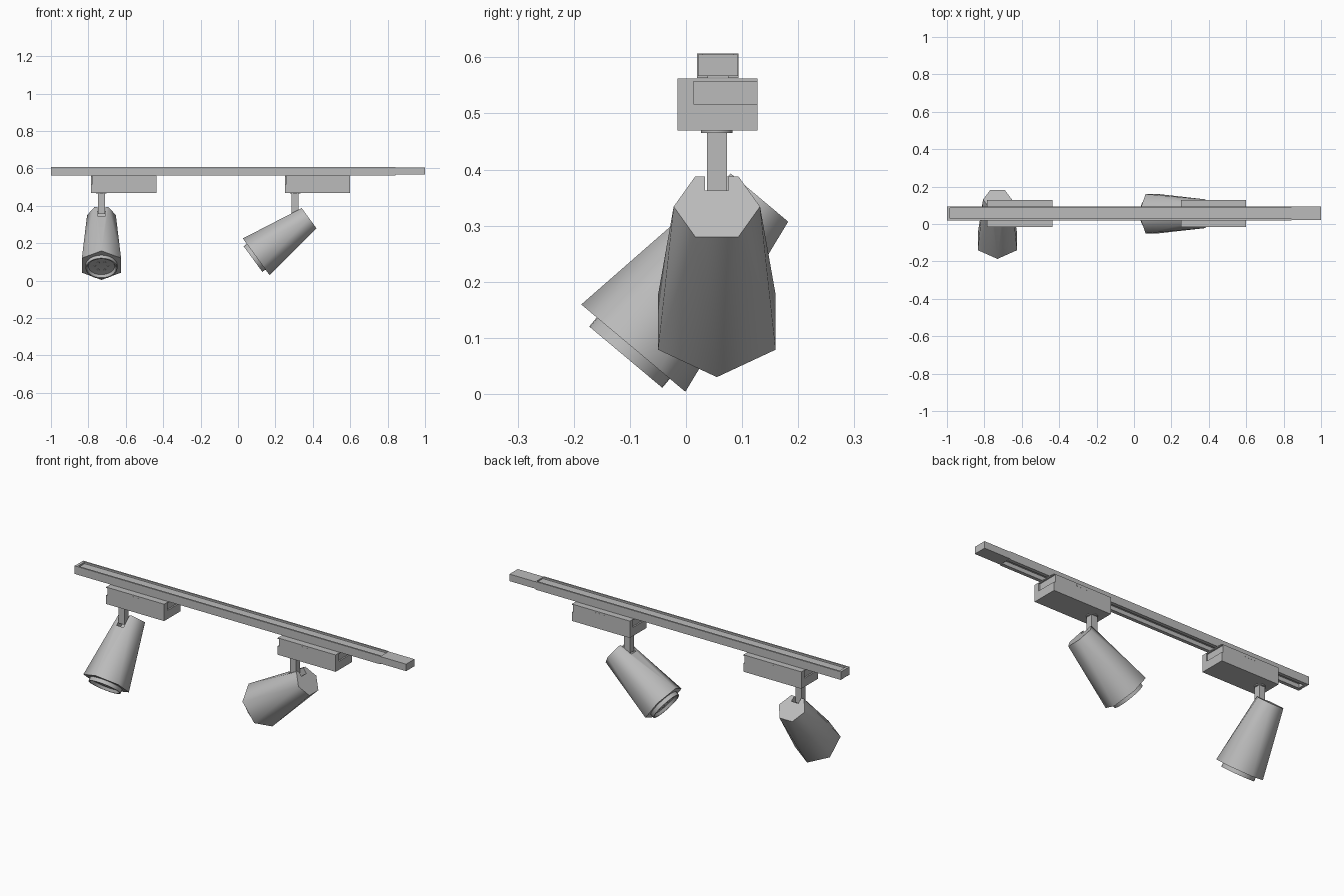
import bpy, bmesh, math
from mathutils import Matrix, Vector

if "Cube" in bpy.data.objects:
    bpy.data.objects.remove(bpy.data.objects["Cube"])

grey = bpy.data.materials.new("satin_grey")
grey.use_nodes = True
colour = (0.5, 0.5, 0.5, 1)
grey.diffuse_color = colour
grey.node_tree.nodes["Principled BSDF"].inputs["Base Color"].default_value = colour

MID_Y = 0.057


def finish(name, bm, matrix=None, smooth=None):
    bmesh.ops.recalc_face_normals(bm, faces=bm.faces)
    mesh = bpy.data.meshes.new(name)
    bm.to_mesh(mesh)
    bm.free()
    mesh.materials.append(grey)
    obj = bpy.data.objects.new(name, mesh)
    bpy.context.collection.objects.link(obj)
    if matrix:
        obj.matrix_world = matrix
    if smooth:
        bpy.ops.object.select_all(action='DESELECT')
        obj.select_set(True)
        bpy.context.view_layer.objects.active = obj
        bpy.ops.object.shade_smooth_by_angle(angle=math.radians(smooth))
    return obj


def box(name, x, y, z, matrix=None):
    bm = bmesh.new()
    size = [b - a for a, b in (x, y, z)]
    mid = [(a + b) / 2 for a, b in (x, y, z)]
    bmesh.ops.create_cube(bm, size=1, matrix=Matrix.Translation(mid) @ Matrix.Diagonal((*size, 1)))
    return finish(name, bm, matrix)


def cut(obj, cutter):
    cutter.hide_render = True
    mod = obj.modifiers.new("cut", 'BOOLEAN')
    mod.operation, mod.solver, mod.object = 'DIFFERENCE', 'EXACT', cutter
    bpy.context.view_layer.update()
    bpy.context.view_layer.objects.active = obj
    bpy.ops.object.modifier_apply(modifier=mod.name)
    bpy.data.objects.remove(cutter)


def extrude_profile(name, half, x0, x1):
    # Mirrored cross-section swept along x
    points = half + [(-y, z) for y, z in reversed(half)]
    bm = bmesh.new()
    face = bm.faces.new([bm.verts.new((x0, MID_Y + y, z)) for y, z in points])
    swept = bmesh.ops.extrude_face_region(bm, geom=[face])["geom"]
    verts = [v for v in swept if isinstance(v, bmesh.types.BMVert)]
    bmesh.ops.translate(bm, verts=verts, vec=(x1 - x0, 0, 0))
    return finish(name, bm)


def lathe(name, profile, matrix, sides=32):
    bm = bmesh.new()
    verts = [bm.verts.new((r, 0, h)) for r, h in profile]
    edges = [bm.edges.new(pair) for pair in zip(verts, verts[1:])]
    bmesh.ops.spin(bm, geom=verts + edges, cent=(0, 0, 0), axis=(0, 0, 1),
                   angle=math.tau, steps=sides)
    bmesh.ops.remove_doubles(bm, verts=bm.verts, dist=0.0001)
    return finish(name, bm, matrix, 40)


def shade(name, matrix):
    # Tapered hexagonal shell: the two end hexagons are turned half a step
    length, rear_r, front_r = 0.35, 0.077, 0.121

    def ring(r, h, turn):
        angles = [math.radians(60 * k + turn) for k in range(6)]
        return [bm.verts.new((r * math.cos(a), r * math.sin(a), h)) for a in angles]

    bm = bmesh.new()
    rear, front = ring(rear_r, 0, 0), ring(front_r, length, 30)
    for k in range(6):
        n = (k + 1) % 6
        bm.faces.new((rear[k], rear[n], front[k]))
        bm.faces.new((front[k], rear[n], front[n]))
    bm.faces.new(rear)
    bm.faces.new(front)
    obj = finish(name, bm, matrix)
    # Slot for the stem, then the round socket for the lens ring
    cut(obj, box("slot_cutter", (-0.021, 0.021), (0.035, 0.15), (-0.05, 0.07), matrix))
    bpy.ops.object.select_all(action='DESELECT')
    obj.select_set(True)
    bpy.context.view_layer.objects.active = obj
    bpy.ops.object.shade_smooth_by_angle(angle=math.radians(50))


def spotlight(side, x0, cap, axis):
    stem_x = x0 + 0.055
    # Adapter with shallow notches at both ends
    x1 = x0 + 0.35
    adapter = box(side + "_adapter", (x0, x1), (-0.015, 0.127), (0.47, 0.562))
    cut(adapter, box("notch_cutter", (x1 - 0.008, x1 + 0.1), (0.013, 0.2), (0.517, 0.557)))
    cut(adapter, box("notch_cutter", (x0 - 0.1, x0 + 0.008), (-0.1, 0.1), (0.517, 0.557)))
    for y in (-0.0155, 0.1255):
        box(side + "_adapter_latch", (x0 + 0.14, x0 + 0.21), (y, y + 0.002), (0.545, 0.553))
    # Stem and its collar
    lathe(side + "_collar", [(0, 0.465), (0.028, 0.465), (0.028, 0.471), (0, 0.471)],
          Matrix.Translation((stem_x, 0.055, 0)))
    box(side + "_stem", (stem_x - 0.018, stem_x + 0.018), (0.037, 0.073), (0.356, 0.468))
    # Lamp head frame: z runs out of the lens, y towards the stem
    axis = Vector(axis).normalized()
    up = (Vector((0, 0, 1)) - axis * axis.z).normalized()
    frame = Matrix((up.cross(axis), up, axis)).transposed().to_4x4()
    frame.translation = cap
    shade(side + "_shade", frame)
    lathe(side + "_lens_ring", [(0.085, 0.345), (0.085, 0.371), (0.078, 0.371),
                                (0.07, 0.356), (0, 0.352)], frame)
    # Small light points on the lens
    for k in range(6):
        a = math.tau * k / 6
        spot = frame @ Matrix.Translation((0.035 * math.cos(a), 0.035 * math.sin(a), 0))
        lathe(side + "_light_point", [(0.006, 0.352), (0.006, 0.358), (0, 0.358)], spot, 8)


# Track rail with a shallow top groove and a deep slot underneath
extrude_profile("track_rail", [(0.018, 0.585), (0.018, 0.563), (0.037, 0.563), (0.037, 0.607),
                               (0.028, 0.607), (0.028, 0.598)], -1, 0.843)
box("rail_end_cap", (-1, -0.985), (0.02, 0.094), (0.564, 0.6065))
# Power feed at the far end
box("power_feed", (0.843, 1), (0.021, 0.093), (0.567, 0.605))

spotlight("right", -0.785, (-0.73, 0.131, 0.35), (0, -0.643, -0.767))
spotlight("left", 0.25, (0.38, 0.055, 0.334), (-0.81, 0, -0.59))
